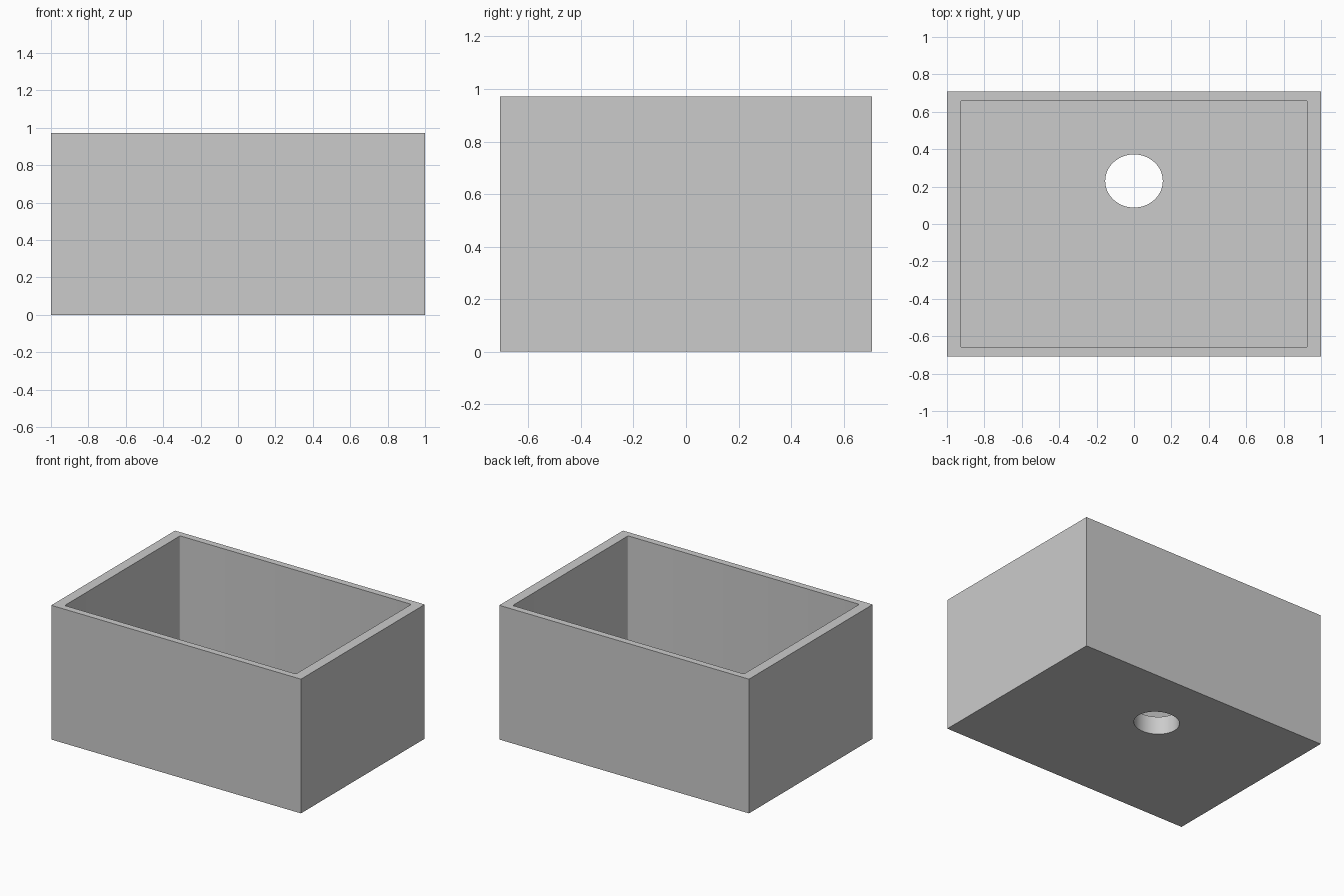
import bpy
import bmesh
from mathutils import Matrix, Vector

cube = bpy.data.objects.get("Cube")
if cube:
    bpy.data.objects.remove(cube, do_unlink=True)

WIDTH, DEPTH, HEIGHT = 2.0, 1.416, 0.972
INNER_WIDTH, INNER_DEPTH = 1.853, 1.32
FLOOR = 0.13

# Single grey ceramic colour
grey = bpy.data.materials.new("plain grey")
grey.use_nodes = True
colour = (0.6, 0.6, 0.6, 1)
grey.diffuse_color = colour
grey.node_tree.nodes["Principled BSDF"].inputs["Base Color"].default_value = colour


def make_object(name, bm):
    mesh = bpy.data.meshes.new(name)
    bm.to_mesh(mesh)
    bm.free()
    mesh.materials.append(grey)
    obj = bpy.data.objects.new(name, mesh)
    bpy.context.collection.objects.link(obj)
    return obj


def box(width, depth, bottom, top, corner=0):
    bm = bmesh.new()
    size = Matrix.Diagonal((width, depth, top - bottom, 1))
    place = Matrix.Translation((0, 0, (bottom + top) / 2))
    bmesh.ops.create_cube(bm, size=1, matrix=place @ size)
    if corner:
        uprights = [e for e in bm.edges
                    if abs(e.verts[0].co.z - e.verts[1].co.z) > 0.1]
        bmesh.ops.bevel(bm, geom=uprights, offset=corner, segments=4,
                        profile=0.5, affect='EDGES')
    return bm


def cut(target, cutter):
    mod = target.modifiers.new(cutter.name, 'BOOLEAN')
    mod.operation = 'DIFFERENCE'
    mod.solver = 'EXACT'
    mod.object = cutter
    bpy.context.view_layer.objects.active = target
    bpy.ops.object.modifier_apply(modifier=mod.name)
    bpy.data.objects.remove(cutter, do_unlink=True)


# Solid outer block
basin = make_object("sink_basin", box(WIDTH, DEPTH, 0, HEIGHT))

# Hollow bowl with slightly eased corners
bowl = make_object("bowl_cutter",
                   box(INNER_WIDTH, INNER_DEPTH, FLOOR, HEIGHT + 0.2, 0.01))
bowl.hide_render = True
cut(basin, bowl)

# Slightly oval drain through the floor, towards the back
bm = bmesh.new()
bmesh.ops.create_cone(bm, cap_ends=True, segments=64, radius1=1, radius2=1, depth=0.6)
bmesh.ops.scale(bm, vec=Vector((0.154, 0.142, 1)), verts=bm.verts)
bmesh.ops.translate(bm, vec=Vector((0, 0.23, 0)), verts=bm.verts)
drain = make_object("drain_cutter", bm)
drain.hide_render = True
cut(basin, drain)

# Smooth drain wall, crisp edges elsewhere
bpy.ops.object.select_all(action='DESELECT')
basin.select_set(True)
bpy.context.view_layer.objects.active = basin
bpy.ops.object.shade_smooth_by_angle()
